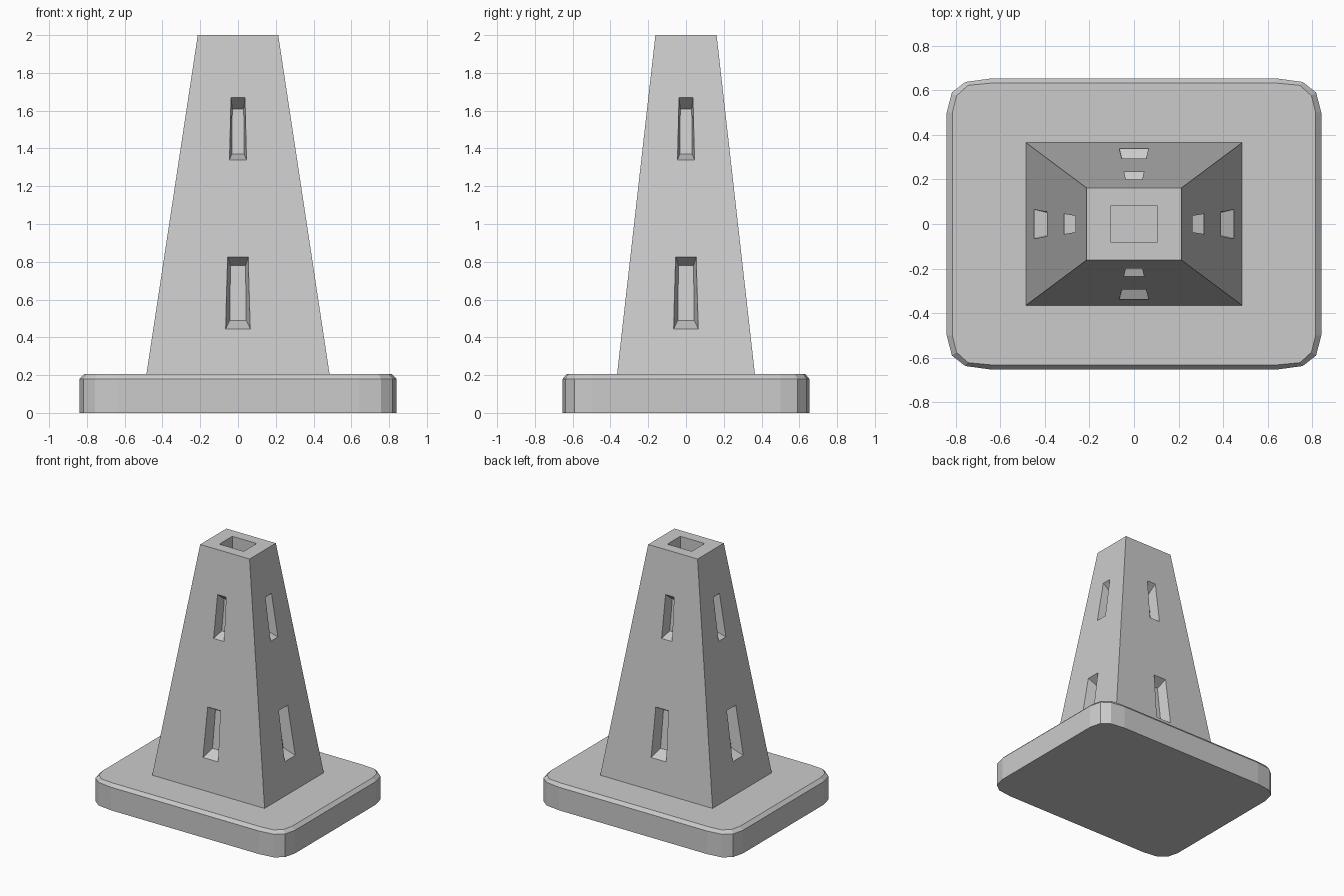
import bpy, bmesh
from mathutils import Vector

if "Cube" in bpy.data.objects:
    bpy.data.objects.remove(bpy.data.objects["Cube"])

Z0, Z1 = 0.203, 2.0
BOT, TOP = (0.485, 0.365), (0.213, 0.162)


def loft(bm, rings):
    """Closed solid through equal-length rings, listed bottom to top."""
    loops = [[bm.verts.new(p) for p in r] for r in rings]
    n = len(loops[0])
    for a, b in zip(loops, loops[1:]):
        for i in range(n):
            bm.faces.new((a[i], a[(i + 1) % n], b[(i + 1) % n], b[i]))
    bm.faces.new(loops[0][::-1])
    bm.faces.new(loops[-1])


def make(name, bm):
    bmesh.ops.recalc_face_normals(bm, faces=bm.faces)
    me = bpy.data.meshes.new(name)
    bm.to_mesh(me)
    bm.free()
    ob = bpy.data.objects.new(name, me)
    bpy.context.collection.objects.link(ob)
    return ob


def mirrored(quarter, z):
    """Full outline from the +x +y corner points, counter-clockwise."""
    q, r = quarter, quarter[::-1]
    return ([(x, y, z) for x, y in q] + [(-x, y, z) for x, y in r] +
            [(-x, -y, z) for x, y in q] + [(x, -y, z) for x, y in r])


# base slab with cut corners and a bevelled top edge
outer = [(0.84, 0.50), (0.817, 0.59), (0.757, 0.637), (0.64, 0.653)]
inner = [(0.815, 0.50), (0.796, 0.575), (0.745, 0.622), (0.64, 0.632)]
bm = bmesh.new()
loft(bm, [mirrored(outer, 0), mirrored(outer, 0.18), mirrored(inner, 0.205)])
make("base", bm)

# tapered tower
bm = bmesh.new()
loft(bm, [mirrored([BOT], Z0), mirrored([TOP], Z1)])
tower = make("tower", bm)

# cutters: tapered window pockets on four sides, and the top socket
bm = bmesh.new()
DEPTH = 0.08
# (low z, high z, half width low, half width high), mouth then back
windows = [((0.445, 0.825, 0.065, 0.055), (0.49, 0.78, 0.043, 0.04)),
           ((1.34, 1.67, 0.045, 0.037), (1.37, 1.61, 0.033, 0.03))]
for axis in (0, 1):
    def ring(w, depth):
        lo, hi, a, b = w
        pts = []
        for u, z in ((-a, lo), (a, lo), (b, hi), (-b, hi)):
            d = BOT[axis] + (TOP[axis] - BOT[axis]) * (z - Z0) / (Z1 - Z0) - depth
            pts.append(Vector((d, u, z) if axis == 0 else (u, d, z)))
        return pts
    for mouth, back in windows:
        m, k = ring(mouth, 0), ring(back, DEPTH)
        out = [p + (p - q) * 0.3 for p, q in zip(m, k)]
        for s in (1, -1):
            flip = Vector((s, 1, 1) if axis == 0 else (1, s, 1))
            loft(bm, [[p * flip for p in r] for r in (k, out)])
loft(bm, [mirrored([(0.105, 0.08)], 1.88), mirrored([(0.105, 0.08)], 2.1)])
cutter = make("pocket_cutter", bm)
cutter.hide_render = True

mod = tower.modifiers.new("pockets", 'BOOLEAN')
mod.operation = 'DIFFERENCE'
mod.solver = 'EXACT'
mod.object = cutter
bpy.context.view_layer.objects.active = tower
bpy.ops.object.modifier_apply(modifier=mod.name)
bpy.data.objects.remove(cutter)
